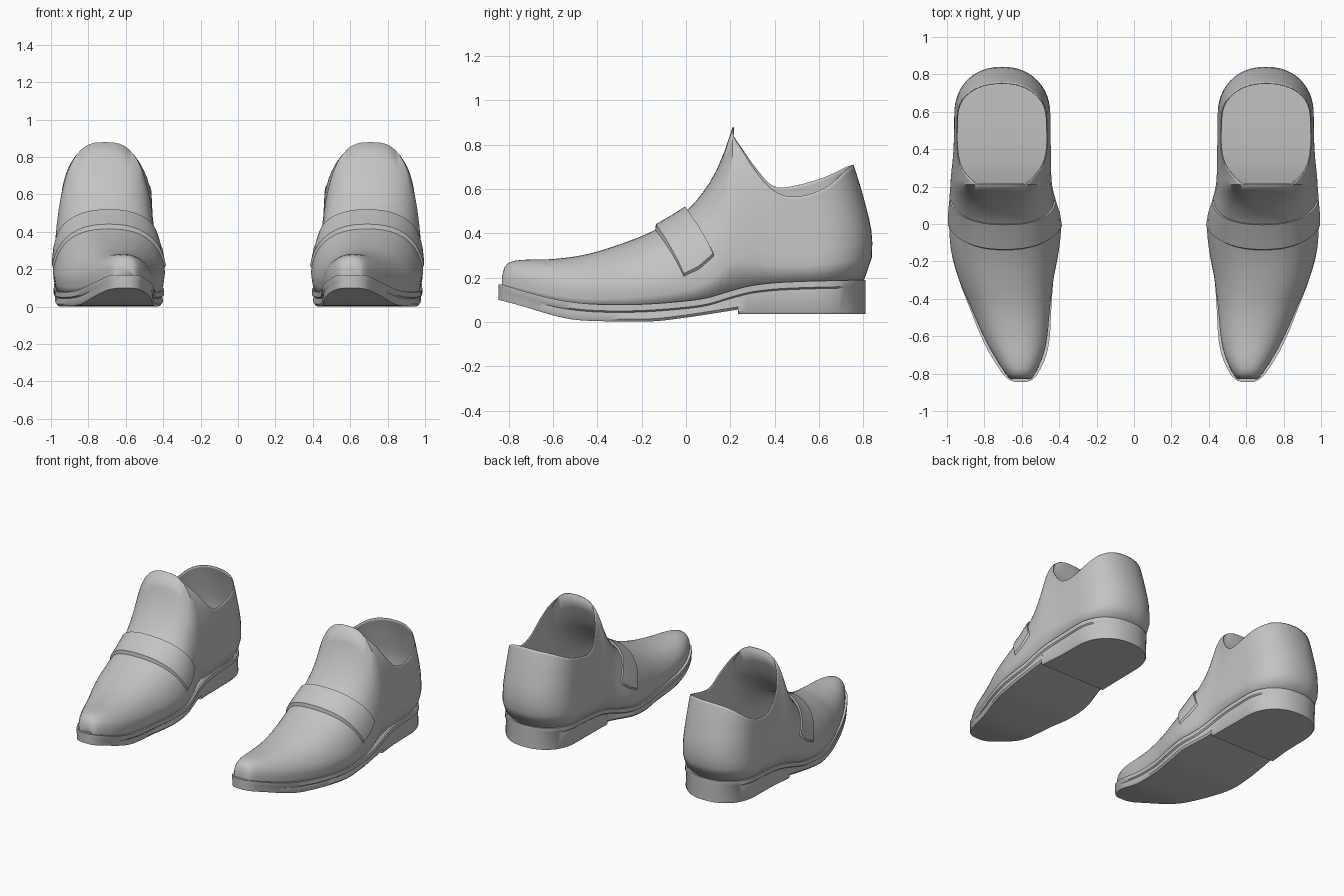
import bpy, bmesh
from math import sin, cos, pi, copysign

if "Cube" in bpy.data.objects:
    bpy.data.objects.remove(bpy.data.objects["Cube"])

grey = bpy.data.materials.new("shoe grey")
grey.use_nodes = True
grey.diffuse_color = (0.55, 0.55, 0.55, 1)
grey.node_tree.nodes["Principled BSDF"].inputs["Base Color"].default_value = (0.55, 0.55, 0.55, 1)


def clamp(v):
    return max(0.0, min(1.0, v))


def smooth(v):
    v = clamp(v)
    return v * v * (3 - 2 * v)


def curve(points):
    """Smooth function through (position, value) points."""
    n = len(points)

    def slope(i):
        a, b = points[max(i - 1, 0)], points[min(i + 1, n - 1)]
        return (b[1] - a[1]) / (b[0] - a[0])

    def value(p):
        p = max(points[0][0], min(points[-1][0], p))
        i = 0
        while i < n - 2 and p > points[i + 1][0]:
            i += 1
        (p0, v0), (p1, v1) = points[i], points[i + 1]
        d = p1 - p0
        t = (p - p0) / d
        blend = smooth(t)
        return (v0 * (1 - blend) + v1 * blend
                + d * slope(i) * t * (1 - t) ** 2 - d * slope(i + 1) * t * t * (1 - t))
    return value


# Shape of one shoe: plan, heights along its length, and heel counter
centre = curve([(-.84, .605), (-.7, .618), (-.45, .66), (-.3, .683), (-.15, .69),
                (0, .69), (.21, .71), (.4, .705), (.85, .705)])
half_width = curve([(-.845, .02), (-.83, .055), (-.8, .085), (-.7, .142), (-.6, .18), (-.45, .22),
                    (-.3, .26), (-.15, .293), (0, .304), (.1, .293), (.21, .278), (.4, .265), (.85, .26)])
vamp_top = curve([(-.83, .205), (-.82, .245), (-.8, .268), (-.74, .28), (-.6, .284), (-.45, .305),
                  (-.3, .35), (-.15, .41), (0, .5), (.08, .59), (.13, .67), (.17, .76), (.21, .88)])
welt = curve([(-.83, .17), (-.7, .13), (-.55, .095), (-.4, .08), (-.2, .08), (0, .095),
              (.1, .11), (.2, .14), (.3, .165), (.45, .18), (.8, .19)])
sole_bottom = curve([(-.845, .1), (-.75, .075), (-.6, .03), (-.5, .01), (-.35, .003),
                     (-.15, .003), (0, .02), (.1, .035), (.24, .057)])
heel_back = curve([(.19, .8), (.25, .83), (.32, .84), (.42, .835), (.6, .79), (.71, .755)])
inner_rim = curve([(0, .84), (.07, .79), (.17, .71), (.31, .615), (.44, .61), (.72, .65), (.94, .7), (1, .71)])
outer_rim = curve([(0, .84), (.07, .785), (.17, .695), (.31, .595), (.48, .565), (.72, .605), (.94, .69), (1, .71)])

TONGUE = .21      # where the closed vamp ends and the opening starts
ARCH = 32         # segments over the vamp
WALL = 12         # of those, segments that carry on as side walls


def rear_round(s):
    return (1 - clamp((s - .6) / .4) ** 2.2) ** (1 / 2.2)


def bulge(height):
    return .93 + .07 * smooth(height / .1)


def vamp_point(y, a, lift=0.0):
    """Point on the vamp at length y and angle a across it."""
    g = smooth(y / TONGUE)
    e = .85 - .15 * g
    base = welt(y) - .01
    rise = max(sin(a), 0) ** e
    h = (vamp_top(y) - base) * rise
    x = half_width(y) * bulge(h) * (1 - .1 * g * rise) * copysign(abs(cos(a)) ** e, cos(a))
    return (centre(y) + x + lift * .4 * cos(a), y, base + h + lift * sin(a))


def wall_point(s, k, side):
    """Point on the rear wall, s from tongue to heel, k from welt to rim."""
    y = TONGUE + .63 * s
    base = welt(y) - .01
    t = (sin(k * pi / ARCH) / sin(WALL * pi / ARCH)) ** .7
    rim = outer_rim(s) if side > 0 else inner_rim(s)
    z = base + t * (rim - base)
    rise = clamp((z - base) / (vamp_top(TONGUE) - base))
    arch = (1 - rise ** (2 / .7)) ** .35 * (1 - .1 * rise)
    rear = 1 - .13 * rise
    m = smooth(s / .45)
    x = half_width(y) * bulge(z - base) * (arch * (1 - m) + rear * m) * rear_round(s)
    return (centre(y) + side * x, TONGUE + s * (heel_back(z) - TONGUE), z)


def add_grid(bm, rows, closed=False, caps=()):
    vs = [[bm.verts.new(p) for p in row] for row in rows]
    n = len(rows[0])
    for r, q in zip(vs, vs[1:]):
        for j in range(n if closed else n - 1):
            k = (j + 1) % n
            bm.faces.new((r[j], r[k], q[k], q[j]))
    for c in caps:
        bm.faces.new(vs[c])


def make_pair(name, bm, thickness=0):
    """Finish one part and mirror it to the other shoe."""
    bmesh.ops.remove_doubles(bm, verts=bm.verts, dist=.0004)
    bmesh.ops.recalc_face_normals(bm, faces=bm.faces)
    mesh = bpy.data.meshes.new(name)
    bm.to_mesh(mesh)
    bm.free()
    mesh.materials.append(grey)
    ob = bpy.data.objects.new(name, mesh)
    bpy.context.collection.objects.link(ob)
    bpy.ops.object.select_all(action='DESELECT')
    ob.select_set(True)
    bpy.context.view_layer.objects.active = ob
    bpy.ops.object.shade_smooth_by_angle(angle=.7)
    if thickness:
        lining = ob.modifiers.new("lining", 'SOLIDIFY')
        lining.thickness = thickness
        lining.offset = -1
    ob.modifiers.new("other shoe", 'MIRROR').use_mirror_merge = False


# Upper: closed vamp, then two walls that meet behind the heel
bm = bmesh.new()
lengths = [-.83, -.82, -.8] + [-.77 + .98 * i / 28 for i in range(29)]
vamp = [[vamp_point(y, pi * j / ARCH) for j in range(ARCH + 1)] for y in lengths]
add_grid(bm, vamp, caps=(0,))
steps = [.05 * i for i in range(1, 13)] + [.6 + .4 * sin(pi / 2 * i / 12) for i in range(1, 13)]
for side in (1, -1):
    start = vamp[-1][:WALL + 1] if side > 0 else vamp[-1][::-1][:WALL + 1]
    add_grid(bm, [start] + [[wall_point(s, k, side) for k in range(WALL + 1)] for s in steps])
make_pair("upper", bm, .006)

# Strap: raised band over the instep, slanting back toward its ends
bm = bmesh.new()
across = [(0, -.3), (.03, 1), (.5, 1.1), (.97, 1), (1, -.3)]
angles = [.24] + [.26 + (pi - .52) * i / 30 for i in range(31)] + [pi - .24]
rows = []
for i, a in enumerate(angles):
    end = i in (0, len(angles) - 1)
    rows.append([vamp_point(-.14 + .14 * v + .17 * (1 - sin(a)), a, .024 * (-.3 if end else off))
                 for v, off in across])
add_grid(bm, rows)
make_pair("strap", bm)


def sole_section(y, bottom, top):
    """Closed cross-section with a softened lower edge and a welt lip."""
    w = half_width(y) * .95 * rear_round((y - TONGUE) / .6) + .012 * clamp((-y - .3) / .4)
    half = [(.965, bottom), (1, bottom + .012), (.985, top - .035), (1.02, top - .028), (1.02, top)]
    ring = half + [(-f, z) for f, z in reversed(half)]
    return [(centre(y) + w * f, y, z) for f, z in ring]


# Sole: toe to just under the arch
bm = bmesh.new()
lengths = [-.845, -.838, -.83, -.815, -.8] + [-.77 + 1.01 * i / 28 for i in range(29)]
add_grid(bm, [sole_section(y, sole_bottom(y), welt(y)) for y in lengths], True, (0, -1))
make_pair("sole", bm)

# Heel block: its top is also the insole
bm = bmesh.new()
lengths = [TONGUE + .6 * s for s in [.04] + steps[1:]]
add_grid(bm, [sole_section(y, .035, welt(y)) for y in lengths], True, (0,))
make_pair("heel", bm)
